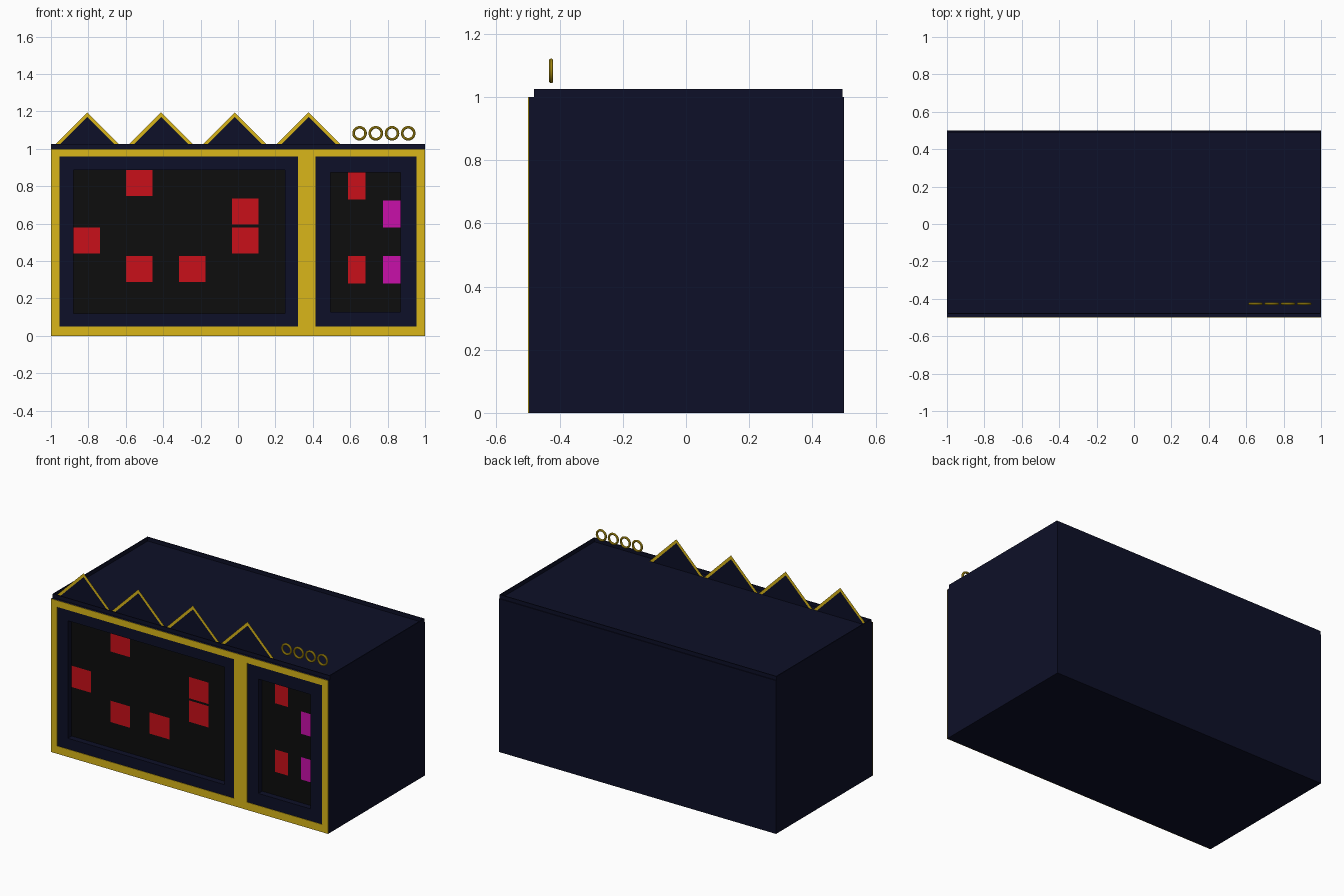
import bpy
from math import pi

if "Cube" in bpy.data.objects:
    bpy.data.objects.remove(bpy.data.objects["Cube"])


def material(name, rgb):
    m = bpy.data.materials.new(name)
    m.diffuse_color = (*rgb, 1)
    m.use_nodes = True
    m.node_tree.nodes["Principled BSDF"].inputs["Base Color"].default_value = m.diffuse_color
    return m


NAVY = material("navy", (0.004, 0.005, 0.021))
GOLD = material("gold", (0.70, 0.47, 0.01))
BLACK = material("black", (0.004, 0.004, 0.004))
RED = material("red", (0.58, 0.005, 0.01))
PINK = material("magenta", (0.58, 0.005, 0.40))


def mesh(name, verts, faces, mats, slots=None):
    me = bpy.data.meshes.new(name)
    me.from_pydata(verts, [], faces)
    ob = bpy.data.objects.new(name, me)
    bpy.context.collection.objects.link(ob)
    for m in mats:
        me.materials.append(m)
    for p, s in zip(me.polygons, slots or []):
        p.material_index = s
    return ob


def box(name, x, y, z, mat):
    v = [(a, b, c) for a in x for b in y for c in z]
    f = [(0, 1, 3, 2), (4, 6, 7, 5), (0, 4, 5, 1), (2, 3, 7, 6), (0, 2, 6, 4), (1, 5, 7, 3)]
    return mesh(name, v, f, [mat])


def panel(name, x, z, y, mat):
    v = [(x[0], y, z[0]), (x[1], y, z[0]), (x[1], y, z[1]), (x[0], y, z[1])]
    return mesh(name, v, [(0, 1, 2, 3)], [mat])


# Main body with two shallow window recesses
FRONT, BACK = -0.497, -0.457
body = box("building_body", (-1, 1), (FRONT, 0.5), (0, 1), NAVY)
windows = {
    "large_window": ((-0.88, 0.25), (0.12, 0.887)),
    "small_window": ((0.495, 0.87), (0.128, 0.874)),
}
for name, (x, z) in windows.items():
    cutter = box(name + "_cutter", x, (-0.6, BACK), z, NAVY)
    cutter.hide_render = True
    mod = body.modifiers.new(name, 'BOOLEAN')
    mod.object, mod.operation, mod.solver = cutter, 'DIFFERENCE', 'EXACT'
    bpy.context.view_layer.objects.active = body
    bpy.ops.object.modifier_apply(modifier=mod.name)
    bpy.data.objects.remove(cutter)
    panel(name + "_glass", x, z, BACK - 0.001, BLACK)


# Lit panes, addressed by (column, row from the bottom)
def panes(name, window, columns, gap, cells):
    (x0, x1), (z0, z1) = windows[window]
    w, h = (x1 - x0) / columns, (z1 - z0) / 5
    for i, (c, r, mat) in enumerate(cells):
        top = z1 - (4 - r) * h
        panel(f"{name}_{i}", (x0 + c * w, x0 + (c + 1) * w),
              (top - h + gap, top), BACK - 0.003, mat)


panes("large_pane", "large_window", 8, 0.014,
      [(2, 4, RED), (6, 3, RED), (0, 2, RED), (6, 2, RED), (2, 1, RED), (4, 1, RED)])
panes("small_pane", "small_window", 4, 0.003,
      [(1, 4, RED), (3, 3, PINK), (1, 1, RED), (3, 1, PINK)])

# Gold front frame: three uprights and the rails between them
Y = (-0.5, FRONT)
for i, x in enumerate([(-1, -0.955), (0.32, 0.415), (0.955, 1)]):
    box(f"frame_upright_{i}", x, Y, (0, 1), GOLD)
for i, x in enumerate([(-0.955, 0.32), (0.415, 0.955)]):
    box(f"frame_bottom_rail_{i}", x, Y, (0, 0.05), GOLD)
    box(f"frame_top_rail_{i}", x, Y, (0.958, 1), GOLD)

# Low parapet around the roof
Z = (1, 1.025)
box("parapet_front", (-1, 1), (-0.482, -0.476), Z, NAVY)
box("parapet_back", (-1, 1), (0.489, 0.495), Z, NAVY)
for s in (-1, 1):
    box("parapet_side", sorted((s, s * 0.994)), (-0.476, 0.489), Z, NAVY)

# Row of flat gold-edged gables
for i in range(4):
    cx, y = -0.806 + i * 0.3945, -0.44
    v = [(cx + dx, y, z) for dx, z in
         [(-0.195, 1), (-0.17, 1), (0, 1.17), (0.17, 1), (0.195, 1), (0, 1.195)]]
    mesh(f"roof_gable_{i}", v, [(1, 3, 2), (0, 1, 2, 5), (2, 3, 4, 5)], [NAVY, GOLD], [0, 1, 1])

# Row of gold rings
for i in range(4):
    bpy.ops.mesh.primitive_torus_add(major_radius=0.032, minor_radius=0.007,
                                     major_segments=32, minor_segments=10,
                                     location=(0.65 + i * 0.0867, -0.427, 1.083),
                                     rotation=(pi / 2, 0, 0))
    ring = bpy.context.object
    ring.name = f"roof_ring_{i}"
    ring.data.materials.append(GOLD)
    bpy.ops.object.shade_smooth_by_angle()
